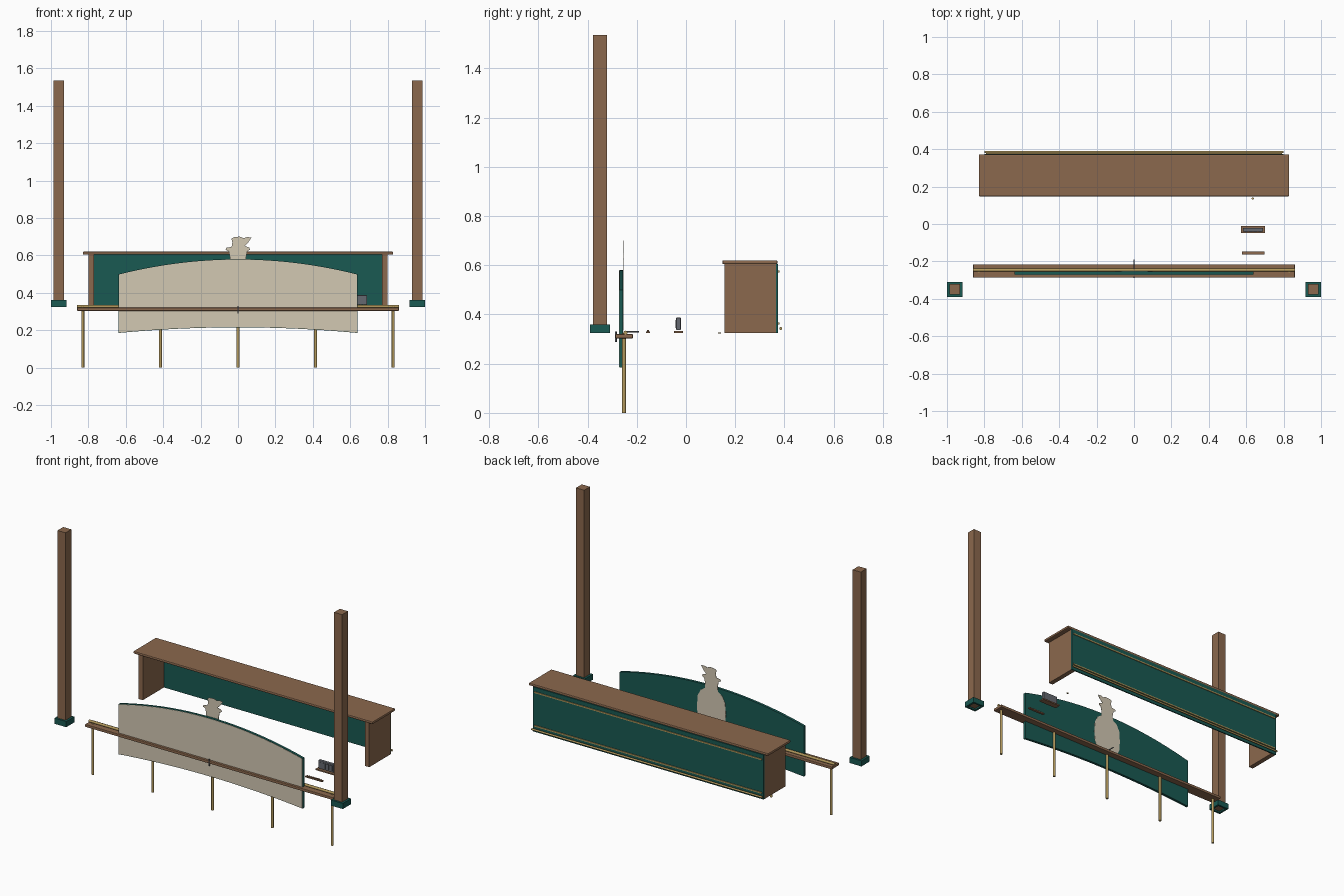
import bpy, bmesh, math
from mathutils import Vector

if "Cube" in bpy.data.objects:
    bpy.data.objects.remove(bpy.data.objects["Cube"])


def mat(name, r, g, b):
    m = bpy.data.materials.new(name)
    m.diffuse_color = (r, g, b, 1)
    m.use_nodes = True
    m.node_tree.nodes["Principled BSDF"].inputs["Base Color"].default_value = m.diffuse_color
    return m


WOOD = mat("wood", 0.26, 0.14, 0.075)
GREEN = mat("dark_green", 0.01, 0.1, 0.085)
BRASS = mat("brass", 0.45, 0.32, 0.11)
CREAM = mat("cream", 0.65, 0.58, 0.45)
GREY = mat("grey", 0.13, 0.14, 0.16)


def finish(name, bm, material, bevel=0):
    bmesh.ops.recalc_face_normals(bm, faces=bm.faces)
    me = bpy.data.meshes.new(name)
    bm.to_mesh(me)
    bm.free()
    ob = bpy.data.objects.new(name, me)
    bpy.context.collection.objects.link(ob)
    me.materials.append(material)
    if bevel:
        mod = ob.modifiers.new("bevel", 'BEVEL')
        mod.width, mod.segments = bevel, 2
    return ob


def box(name, lo, hi, material, bevel=0):
    bm = bmesh.new()
    bmesh.ops.create_cube(bm, size=1)
    for v in bm.verts:
        v.co = Vector([lo[i] + (v.co[i] + 0.5) * (hi[i] - lo[i]) for i in range(3)])
    return finish(name, bm, material, bevel)


def rod(name, a, b, r, material, sides=12):
    a, b = Vector(a), Vector(b)
    bm = bmesh.new()
    bmesh.ops.create_cone(bm, cap_ends=True, segments=sides, radius1=r, radius2=r, depth=(b - a).length)
    rot = (b - a).to_track_quat('Z', 'Y')
    for v in bm.verts:
        v.co = rot @ v.co + (a + b) / 2
    ob = finish(name, bm, material)
    for p in ob.data.polygons:
        p.use_smooth = len(p.vertices) == 4
    return ob


def cutout(name, pts, y0, y1, material):
    # flat outline in x and z, given depth along y
    bm = bmesh.new()
    f = bm.faces.new([bm.verts.new((x, y0, z)) for x, z in pts])
    ext = bmesh.ops.extrude_face_region(bm, geom=[f])
    for v in ext["geom"]:
        if isinstance(v, bmesh.types.BMVert):
            v.co.y = y1
    return finish(name, bm, material)


# tall corner posts with footings wrapped around them
for side, s in (("left", -1), ("right", 1)):
    c = 0.959 * s
    box(side + "_post", (c - 0.028, -0.378, 0.335), (c + 0.028, -0.321, 1.535), WOOD)
    box(side + "_footing_front", (c - 0.041, -0.39, 0.325), (c + 0.041, -0.378, 0.36), GREEN)
    box(side + "_footing_back", (c - 0.041, -0.321, 0.325), (c + 0.041, -0.309, 0.36), GREEN)
    for t in (-1, 1):
        a, b = sorted((c + t * 0.028, c + t * 0.041))
        box(side + "_footing_side", (a, -0.378, 0.325), (b, -0.321, 0.36), GREEN)

# counter
box("counter_top", (-0.83, 0.148, 0.604), (0.83, 0.372, 0.62), WOOD, 0.005)
for side, s in (("left", -1), ("right", 1)):
    a, b = sorted((0.77 * s, 0.80 * s))
    box(side + "_counter_side", (a, 0.157, 0.325), (b, 0.366, 0.604), WOOD)
box("counter_panel", (-0.80, 0.366, 0.325), (0.80, 0.374, 0.604), GREEN)
box("counter_upper_trim", (-0.79, 0.374, 0.57), (0.79, 0.379, 0.578), BRASS)
box("counter_lower_trim", (-0.79, 0.374, 0.36), (0.79, 0.379, 0.368), BRASS)
rod("foot_rail", (-0.80, 0.385, 0.343), (0.80, 0.385, 0.343), 0.006, BRASS)

# front railing
box("rail_board", (-0.86, -0.287, 0.303), (0.86, -0.216, 0.32), WOOD, 0.003)
rod("brass_rail", (-0.86, -0.246, 0.326), (0.86, -0.246, 0.326), 0.008, BRASS)
for i in range(5):
    x = -0.83 + 0.415 * i
    rod("rail_leg", (x, -0.252, 0), (x, -0.252, 0.325), 0.008, BRASS)

# arched sign board with cream face
N = 24
xs = [-0.638 + 1.276 * i / N for i in range(N + 1)]


def arch(inset):
    k = 1 - inset / 0.638
    top = [(x * k, 0.5 + 0.08 * (1 - (x / 0.638) ** 2) - inset) for x in xs]
    low = [(x * k, 0.185 + 0.03 * (1 - (x / 0.638) ** 2) + inset) for x in reversed(xs)]
    return top + low


cutout("sign_board", arch(0), -0.271, -0.255, GREEN)
cutout("sign_face", arch(0.002), -0.273, -0.271, CREAM)

# flat bust silhouette with feathered hat
bust = [(-0.08, 0.335), (-0.095, 0.37), (-0.1, 0.43), (-0.095, 0.5), (-0.075, 0.54),
        (-0.045, 0.56), (-0.043, 0.59), (-0.05, 0.622), (-0.066, 0.63), (-0.062, 0.641),
        (-0.034, 0.645), (-0.03, 0.67), (-0.036, 0.69), (-0.02, 0.698), (0.01, 0.7),
        (0.03, 0.692), (0.05, 0.698), (0.072, 0.695), (0.055, 0.67), (0.036, 0.65),
        (0.06, 0.642), (0.064, 0.63), (0.05, 0.622), (0.043, 0.59), (0.045, 0.56),
        (0.075, 0.54), (0.095, 0.5), (0.1, 0.43), (0.095, 0.37), (0.08, 0.335)]
cutout("bust_cutout", bust, -0.253, -0.251, CREAM)

# small peg and strut holding the bust
rod("bust_peg", (0, -0.285, 0.288), (0, -0.285, 0.33), 0.004, GREY, 8)
rod("bust_strut", (0, -0.25, 0.33), (0, -0.19, 0.33), 0.003, GREY, 8)

# small box with dials on a tray
box("tray", (0.573, -0.049, 0.325), (0.70, -0.012, 0.333), WOOD)
box("small_box", (0.583, -0.04, 0.336), (0.69, -0.021, 0.387), GREY, 0.003)
for i in range(4):
    x = 0.599 + 0.025 * i
    box("box_window", (x - 0.009, -0.043, 0.345), (x + 0.009, -0.04, 0.378), GREY)

# slotted rack and a stud
box("rack", (0.578, -0.162, 0.325), (0.697, -0.147, 0.331), WOOD)
for i in range(8):
    x = 0.59 + 0.0135 * i
    box("rack_peg", (x - 0.004, -0.159, 0.331), (x + 0.004, -0.15, 0.336), WOOD)
rod("stud", (0.635, 0.136, 0.323), (0.635, 0.136, 0.327), 0.006, BRASS, 10)
